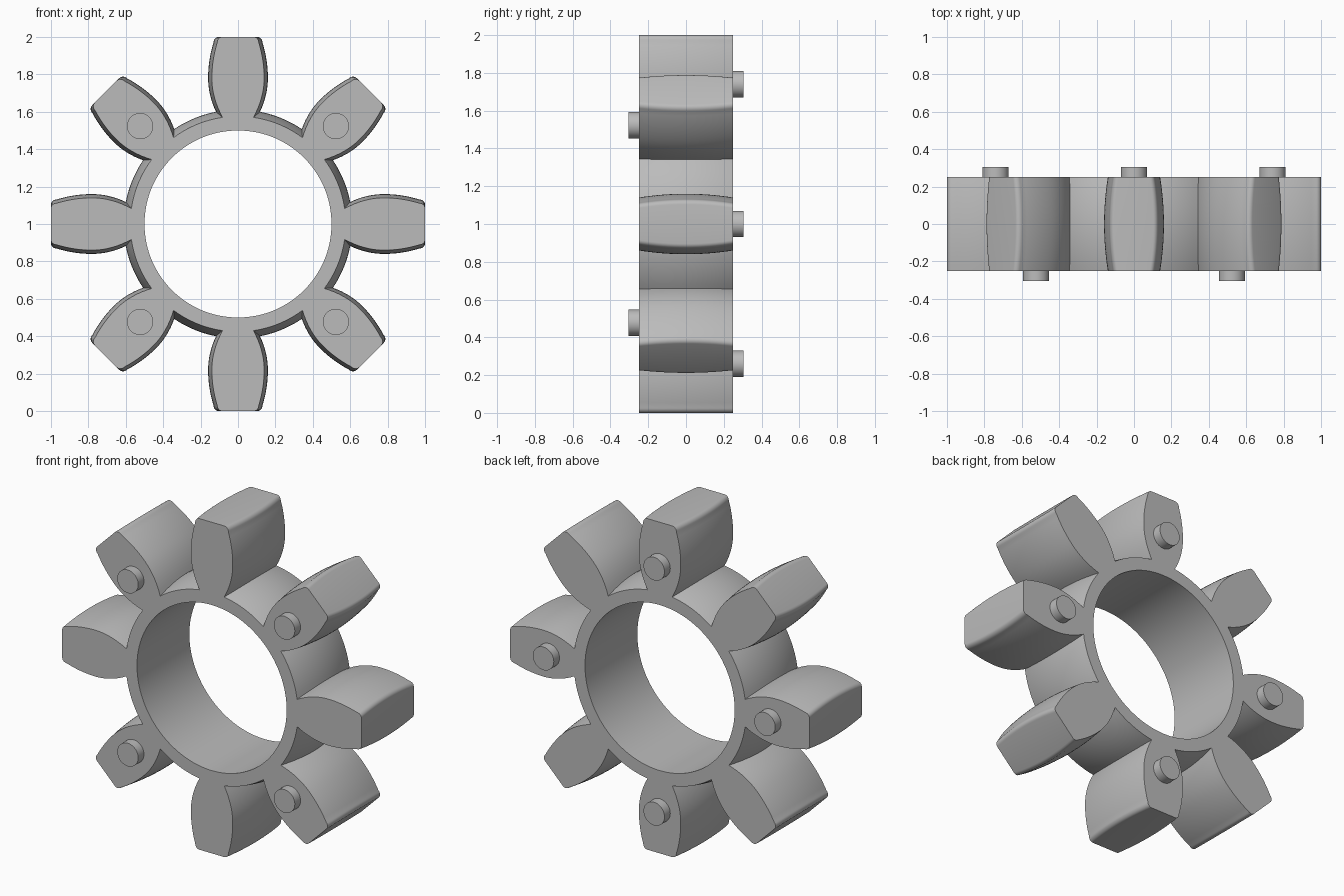
import bpy, bmesh, math
from mathutils import Vector

if "Cube" in bpy.data.objects:
    bpy.data.objects.remove(bpy.data.objects["Cube"], do_unlink=True)

TEETH = 8
HALF = 0.25        # half thickness
BORE = 0.5
TIP = 1.0
ROUND = 0.03       # rounding of the tooth tips

grey = bpy.data.materials.new("grey rubber")
grey.use_nodes = True
grey.diffuse_color = (0.5, 0.5, 0.5, 1)
grey.node_tree.nodes["Principled BSDF"].inputs["Base Color"].default_value = grey.diffuse_color


def make_object(name, bm):
    bmesh.ops.recalc_face_normals(bm, faces=bm.faces)
    mesh = bpy.data.meshes.new(name)
    bm.to_mesh(mesh)
    bm.free()
    mesh.materials.append(grey)
    obj = bpy.data.objects.new(name, mesh)
    bpy.context.collection.objects.link(obj)
    bpy.ops.object.select_all(action="DESELECT")
    obj.select_set(True)
    bpy.context.view_layer.objects.active = obj
    bpy.ops.object.shade_smooth_by_angle(angle=math.radians(30))
    return obj


def polar(radius, angle, y):
    return Vector((radius * math.sin(angle), y, 1 + radius * math.cos(angle)))


def flank_width(r, crown):
    # half width of a tooth at radius r, bulging at mid thickness
    bend = 1.3 if r < 0.78 else 0.8
    return 0.16 - 0.02 * crown - bend * (r - 0.78) ** 2


def tooth_side(crown):
    # (half width, radius) from root to tip, ending in a rounded corner
    root = 0.60 - 0.03 * crown
    end = TIP - ROUND
    steps = 16
    pts = []
    for i in range(steps + 1):
        r = root + (end - root) * i / steps
        pts.append((flank_width(r, crown), r))
    edge = pts[-1][0]
    for i in range(1, 7):
        a = math.pi / 2 * i / 6
        pts.append((edge - ROUND * (1 - math.cos(a)) * 0.9, end + ROUND * math.sin(a)))
    return pts


def outline(y):
    # whole outer contour at depth y: teeth joined by rim arcs
    side = tooth_side((y / HALF) ** 2)
    tooth = [(-w, r) for w, r in side] + [(w, r) for w, r in reversed(side)]
    root_radius = math.hypot(*side[0])
    root_angle = math.atan2(*side[0])
    pitch = math.tau / TEETH
    pts = []
    for t in range(TEETH):
        base = t * pitch
        for w, r in tooth:
            pts.append(polar(math.hypot(w, r), base + math.atan2(w, r), y))
        for i in range(1, 10):
            a = root_angle + (pitch - 2 * root_angle) * i / 10
            pts.append(polar(root_radius, base + a, y))
    return pts


def skin(bm, first, second):
    n = len(first)
    for i in range(n):
        j = (i + 1) % n
        bm.faces.new((first[i], first[j], second[j], second[i]))


# Toothed ring: crowned outer skin, straight bore and flat end faces
bm = bmesh.new()
layers = 16
rings = []
for k in range(layers + 1):
    y = -HALF + 2 * HALF * k / layers
    rings.append([bm.verts.new(p) for p in outline(y)])
for a, b in zip(rings, rings[1:]):
    skin(bm, a, b)
bore = [[bm.verts.new(polar(BORE, math.tau * i / 128, y)) for i in range(128)]
        for y in (-HALF, HALF)]
skin(bm, bore[0], bore[1])
for outer, inner, ny in ((rings[0], bore[0], -1), (rings[-1], bore[1], 1)):
    edges = [bm.edges.get((loop[i - 1], loop[i]))
             for loop in (outer, inner) for i in range(len(loop))]
    bmesh.ops.triangle_fill(bm, edges=edges, use_beauty=True, normal=(0, ny, 0))
make_object("toothed_ring", bm)

# Spacer pegs: front ones on the diagonal teeth, back ones on the upright teeth
for t in range(TEETH):
    front = t % 2 == 1
    y0, y1 = (-0.305, -0.24) if front else (0.24, 0.305)
    centre = polar(0.74, t * math.tau / TEETH, 0)
    bm = bmesh.new()
    ends = []
    for y in (y0, y1):
        ends.append([bm.verts.new(centre + Vector((0.07 * math.cos(a), y, 0.07 * math.sin(a))))
                     for a in (math.tau * i / 40 for i in range(40))])
    skin(bm, ends[0], ends[1])
    bm.faces.new(ends[0])
    bm.faces.new(ends[1])
    make_object(("front" if front else "back") + "_peg_" + str(t // 2 + 1), bm)
